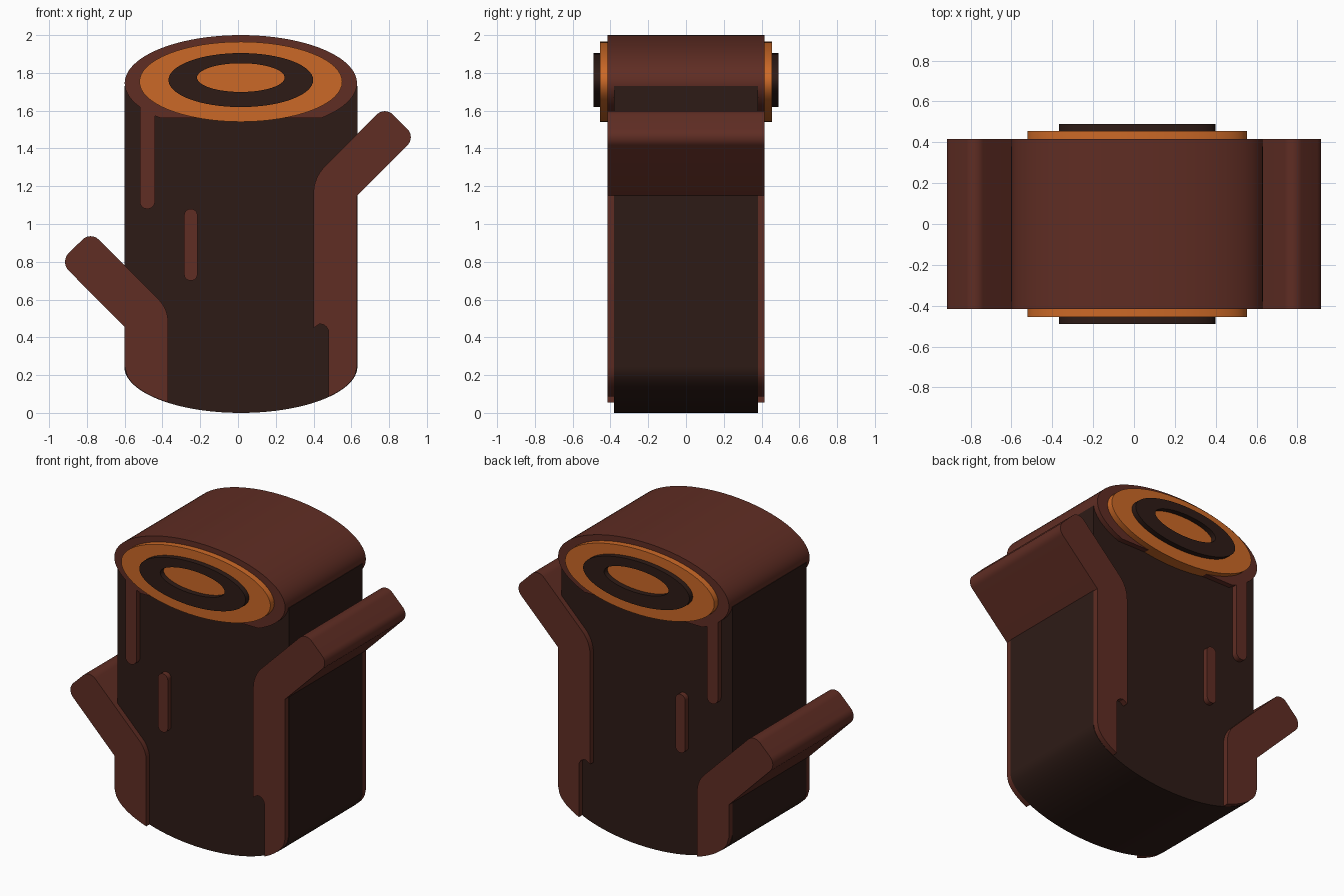
import bpy, bmesh, math
from mathutils import Vector

if "Cube" in bpy.data.objects:
    bpy.data.objects.remove(bpy.data.objects["Cube"], do_unlink=True)

CX, RX = 0.015, 0.615      # trunk centre and half width
BASE_Z, BASE_RZ = 0.245, 0.245
BARK_Y, CORE_Y, WOOD_Y, RING_Y = 0.415, 0.38, 0.455, 0.49


def material(name, rgb):
    m = bpy.data.materials.new(name)
    m.use_nodes = True
    m.diffuse_color = (*rgb, 1)
    shader = m.node_tree.nodes["Principled BSDF"]
    shader.inputs["Base Color"].default_value = (*rgb, 1)
    shader.inputs["Roughness"].default_value = 0.8
    return m


BARK = material("bark_brown", (0.115, 0.026, 0.017))
DARK = material("dark_brown", (0.027, 0.011, 0.008))
WOOD = material("cut_wood_orange", (0.6, 0.14, 0.02))


def finish(name, bm, mat):
    bmesh.ops.recalc_face_normals(bm, faces=bm.faces)
    mesh = bpy.data.meshes.new(name)
    bm.to_mesh(mesh)
    bm.free()
    mesh.materials.append(mat)
    obj = bpy.data.objects.new(name, mesh)
    bpy.context.collection.objects.link(obj)
    bpy.ops.object.select_all(action="DESELECT")
    obj.select_set(True)
    bpy.context.view_layer.objects.active = obj
    bpy.ops.object.shade_smooth_by_angle(angle=math.radians(30))
    return obj


def slab(name, outline, half_depth, mat):
    """Extrude an x-z outline symmetrically through y."""
    bm = bmesh.new()
    front, back = ([bm.verts.new((x, y, z)) for x, z in outline]
                   for y in (-half_depth, half_depth))
    bm.faces.new(front)
    bm.faces.new(back)
    for i in range(len(front)):
        bm.faces.new((front[i - 1], front[i], back[i], back[i - 1]))
    return finish(name, bm, mat)


def ellipse(cx, cz, rx, rz, start=0, end=360, n=64):
    """Points of an elliptical arc; a full turn drops its repeated end."""
    angles = [math.radians(start + (end - start) * i / n) for i in range(n + 1)]
    if end - start == 360:
        angles.pop()
    return [(cx + rx * math.cos(a), cz + rz * math.sin(a)) for a in angles]


def rounded(corners, n=8):
    """Outline from (x, z, radius) corners, filleting where radius > 0."""
    out = []
    for i, (x, z, r) in enumerate(corners):
        p = Vector((x, z))
        if not r:
            out.append((x, z))
            continue
        a = (Vector(corners[i - 1][:2]) - p).normalized()
        b = (Vector(corners[(i + 1) % len(corners)][:2]) - p).normalized()
        half = a.angle(b) / 2
        centre = p + (a + b).normalized() * (r / math.sin(half))
        t0 = p + a * (r / math.tan(half)) - centre
        t1 = p + b * (r / math.tan(half)) - centre
        for k in range(n + 1):
            out.append(tuple(centre + t0.lerp(t1, k / n).normalized() * r))
    return out


def base_edge(x0, x1, n=16):
    """Square corners following the curved foot of the trunk."""
    pts = []
    for i in range(n + 1):
        x = x0 + (x1 - x0) * i / n
        u = min(1, abs(x - CX) / RX)
        pts.append((x, BASE_Z - (BASE_RZ - 0.002) * math.sqrt(1 - u * u), 0))
    return pts


def capsule(x0, x1, z0, z1):
    r = (x1 - x0) / 2 - 0.001
    return rounded([(x0, z0, r), (x1, z0, r), (x1, z1, r), (x0, z1, r)])


# Dark trunk core with a curved foot
core = ellipse(CX, BASE_Z, RX + 0.002, BASE_RZ, 180, 360)
core += [(CX + RX + 0.002, 1.73), (CX - RX - 0.002, 1.73)]
slab("trunk_core", core, CORE_Y, DARK)

# Bark cap, an ellipse cut flat at its lower edge
cut = math.degrees(math.asin(0.185 / 0.255))
slab("bark_cap", ellipse(CX, 1.745, RX, 0.255, -cut, 180 + cut), BARK_Y, BARK)

# Bark strips on the trunk
slab("bark_drip", capsule(-0.52, -0.44, 1.08, 1.68), BARK_Y, BARK)
slab("bark_streak", capsule(-0.285, -0.215, 0.7, 1.08), BARK_Y, BARK)

# Low branch on the right with its bark strip
slab("right_branch", rounded(
    base_edge(CX - RX, -0.37)
    + [(-0.37, 0.55, 0.17), (-0.78, 0.96, 0.06), (-0.943, 0.8, 0.065),
       (CX - RX, 0.455, 0)]), BARK_Y, BARK)

# High branch on the left with its bark strip and foot knob
slab("left_branch", rounded(
    base_edge(0.48, CX + RX)
    + [(CX + RX, 1.15, 0), (0.94, 1.46, 0.06), (0.777, 1.622, 0.06),
       (0.4, 1.245, 0.2), (0.4, 0.45, 0), (0.43, 0.47, 0.01),
       (0.48, 0.47, 0.045)]), BARK_Y, BARK)

# Cut wood face
slab("cut_wood", ellipse(CX, 1.753, 0.537, 0.212), WOOD_Y, WOOD)

# Raised growth rings, front and back
for name, side in (("front_growth_ring", -1), ("back_growth_ring", 1)):
    bm = bmesh.new()
    outer = ellipse(CX, 1.762, 0.383, 0.143)
    inner = ellipse(CX, 1.775, 0.232, 0.076)
    loops = [[bm.verts.new((x, side * y, z)) for x, z in pts]
             for pts, y in ((outer, WOOD_Y - 0.01), (outer, RING_Y),
                            (inner, RING_Y), (inner, WOOD_Y - 0.01))]
    for j in range(4):
        a, b = loops[j - 1], loops[j]
        for i in range(len(a)):
            bm.faces.new((a[i - 1], a[i], b[i], b[i - 1]))
    finish(name, bm, DARK)
